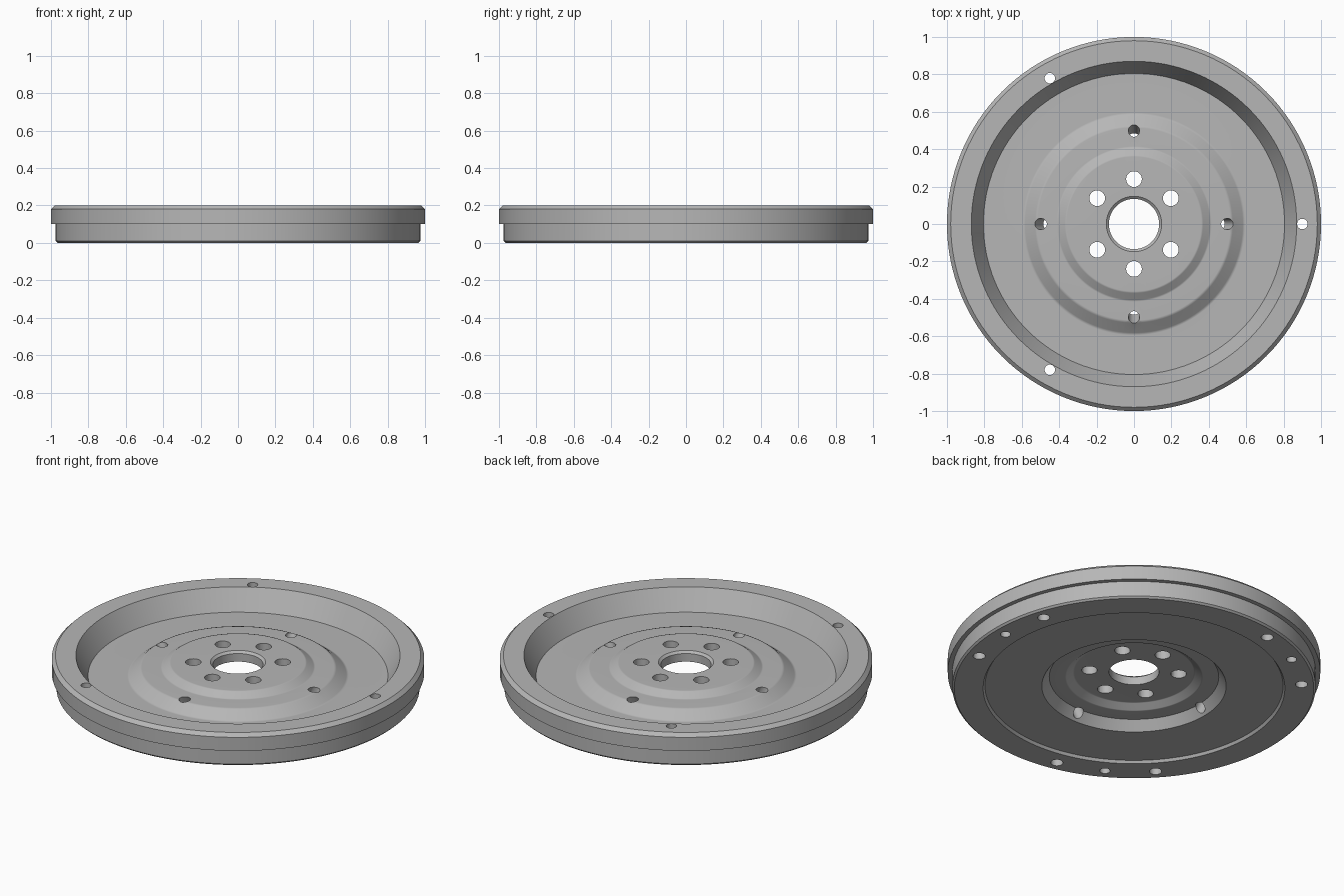
import bpy, bmesh
from math import sin, cos, pi, radians
from mathutils import Matrix

cube = bpy.data.objects.get("Cube")
if cube:
    bpy.data.objects.remove(cube, do_unlink=True)

steel = bpy.data.materials.new("grey steel")
steel.use_nodes = True
grey = (0.47, 0.47, 0.47, 1)
steel.diffuse_color = grey
steel.node_tree.nodes["Principled BSDF"].inputs["Base Color"].default_value = grey


def cone_step(r0, z0, r1, z1):
    """Straight conical step with a softened foot and shoulder."""
    def at(t, u):
        return (r0 + (r1 - r0) * t, z0 + (z1 - z0) * u)
    return [at(0, 0), at(0.17, 0.08), at(0.83, 0.92), at(1, 1)]


def lathe(name, profile, segments=128):
    """Revolve a closed (radius, height) profile around z."""
    bm = bmesh.new()
    rings = []
    for i in range(segments):
        a = 2 * pi * i / segments
        rings.append([bm.verts.new((r * cos(a), r * sin(a), z)) for r, z in profile])
    n = len(profile)
    for i in range(segments):
        p, q = rings[i], rings[(i + 1) % segments]
        for j in range(n):
            k = (j + 1) % n
            bm.faces.new((p[j], q[j], q[k], p[k]))
    bmesh.ops.recalc_face_normals(bm, faces=bm.faces)
    return finish(name, bm)


def finish(name, bm):
    mesh = bpy.data.meshes.new(name)
    bm.to_mesh(mesh)
    bm.free()
    mesh.materials.append(steel)
    obj = bpy.data.objects.new(name, mesh)
    bpy.context.collection.objects.link(obj)
    return obj


def drill(bm, pitch, angle, radius, z0, z1, tilt=0, tip=None):
    """Cylinder or cone cutter on a pitch circle, optionally leaning outward."""
    place = (Matrix.Rotation(radians(angle), 4, 'Z')
             @ Matrix.Translation((pitch, 0, (z0 + z1) / 2))
             @ Matrix.Rotation(radians(tilt), 4, 'Y'))
    bmesh.ops.create_cone(bm, cap_ends=True, segments=28, radius1=radius,
                          radius2=radius if tip is None else tip,
                          depth=z1 - z0, matrix=place)


# Stepped disc section: outside, top dish, hub, bore, underside
profile = [(0.965, 0), (0.975, 0.01), (0.975, 0.1), (1, 0.1), (1, 0.18), (0.98, 0.2),
           (0.87, 0.2), (0.805, 0.08)]
profile += cone_step(0.595, 0.08, 0.515, 0.13)
profile += cone_step(0.415, 0.13, 0.36, 0.16)
profile += [(0.148, 0.16), (0.134, 0.148), (0.134, 0.1)]
profile += cone_step(0.32, 0.1, 0.37, 0.07)
profile += [(0.455, 0.07), (0.495, 0.015), (0.80, 0.015), (0.81, 0)]
disc = lathe("flywheel_disc", profile)

# Hole cutters
bm = bmesh.new()
for angle in (35, 90, 145, 215, 270, 325):      # hub bolt holes
    drill(bm, 0.24, angle, 0.042, 0.05, 0.25)
for angle in range(0, 360, 90):                 # leaning holes in the step
    drill(bm, 0.485, angle, 0.03, 0.0, 0.2, tilt=25)
for angle in range(0, 360, 120):                # rim dowels and blind bolt holes
    drill(bm, 0.9, angle, 0.028, -0.05, 0.25)
    for side in (-17.4, 17.4):
        drill(bm, 0.9, angle + side, 0.033, -0.05, 0.12)
cutter = finish("hole_cutter", bm)
cutter.hide_render = True

cut = disc.modifiers.new("holes", 'BOOLEAN')
cut.operation = 'DIFFERENCE'
cut.solver = 'EXACT'
cut.object = cutter
bpy.ops.object.select_all(action='DESELECT')
disc.select_set(True)
bpy.context.view_layer.objects.active = disc
bpy.ops.object.modifier_apply(modifier=cut.name)
bpy.data.objects.remove(cutter, do_unlink=True)

# Smooth round surfaces, crisp machined edges
bpy.ops.object.shade_smooth_by_angle(angle=radians(25))
weighted = disc.modifiers.new("even_shading", 'WEIGHTED_NORMAL')
weighted.keep_sharp = True
